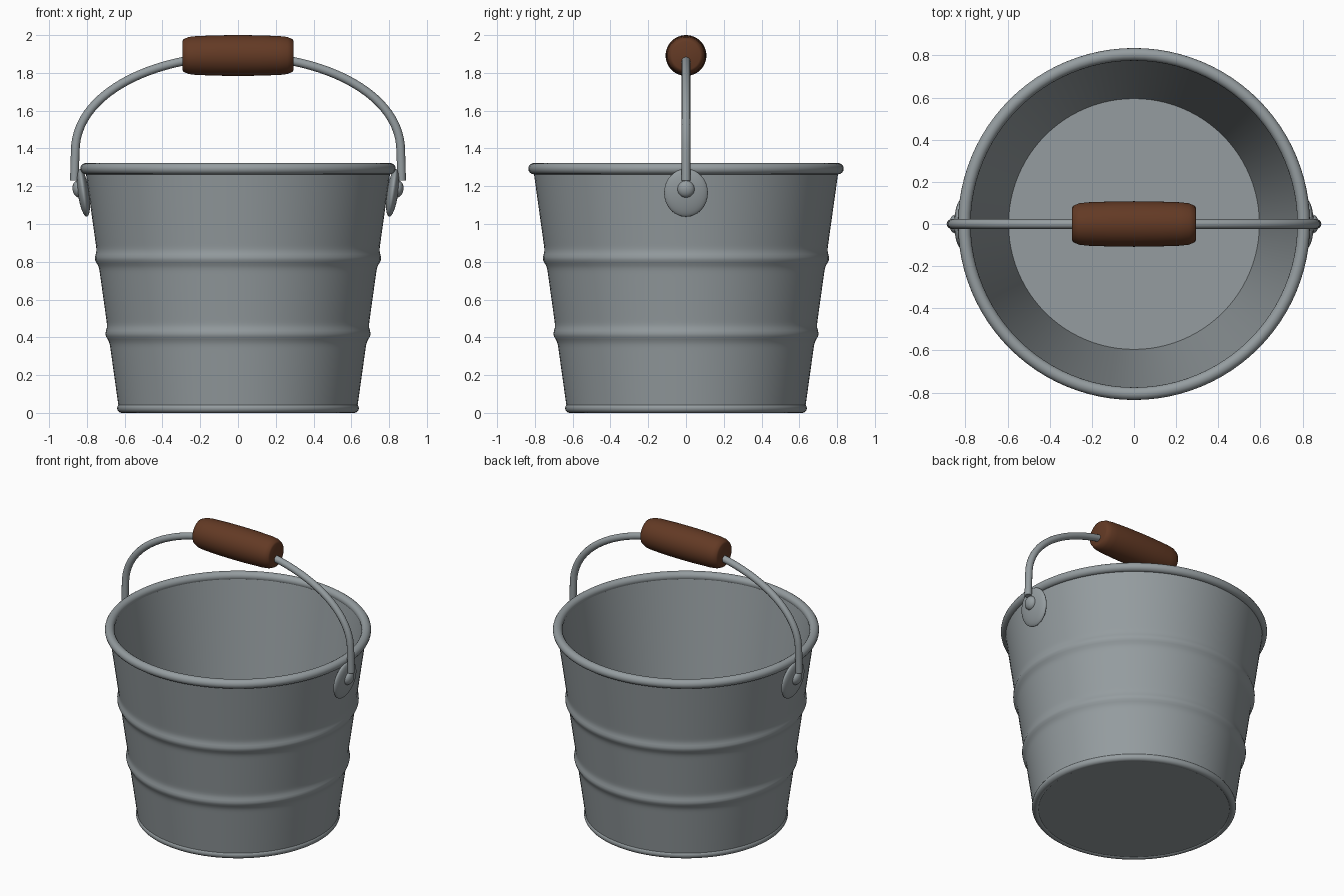
import bpy, math

if "Cube" in bpy.data.objects:
    bpy.data.objects.remove(bpy.data.objects["Cube"])


def material(name, rgb):
    m = bpy.data.materials.new(name)
    m.diffuse_color = (*rgb, 1)
    m.use_nodes = True
    m.node_tree.nodes["Principled BSDF"].inputs["Base Color"].default_value = m.diffuse_color
    return m


METAL = material("galvanised grey", (0.30, 0.335, 0.35))
WOOD = material("dark brown wood", (0.125, 0.042, 0.018))


def finish(ob, name, mat, angle=40):
    ob.name = name
    ob.data.materials.clear()
    ob.data.materials.append(mat)
    bpy.ops.object.select_all(action='DESELECT')
    ob.select_set(True)
    bpy.context.view_layer.objects.active = ob
    bpy.ops.object.shade_smooth_by_angle(angle=math.radians(angle))
    return ob


def lathe(name, profile, mat, n=96, angle=40):
    """Spin an (r, z) profile about z; points with r = 0 become poles."""
    verts, rings, faces = [], [], []
    for r, z in profile:
        start = len(verts)
        k = 1 if r == 0 else n
        for i in range(k):
            a = 2 * math.pi * i / n
            verts.append((r * math.cos(a), r * math.sin(a), z))
        rings.append([start + i % k for i in range(n)])
    for a, b in zip(rings, rings[1:]):
        for i in range(n):
            j = (i + 1) % n
            f = list(dict.fromkeys((a[i], a[j], b[j], b[i])))
            faces.append(f)
    me = bpy.data.meshes.new(name)
    me.from_pydata(verts, [], faces)
    ob = bpy.data.objects.new(name, me)
    bpy.context.collection.objects.link(ob)
    return finish(ob, name, mat, angle)


# Pail: tapered wall with two swelled ridges, then thin inner wall and floor
def wall(z):
    r = 0.632 + (z - 0.03) * 0.14
    for ridge in (0.415, 0.815):
        r += 0.016 * math.exp(-((z - ridge) / 0.03) ** 2)
    return r


outer = [(wall(z), z) for z in [0.03 + 1.26 * i / 84 for i in range(85)]]
lathe("pail", [(0, 0.006), (0.605, 0.006)] + outer +
      [(0.78, 1.29), (0.595, 0.045), (0, 0.045)], METAL)

# Rolled rim and foot bead
for name, big, small, z in (("rim", 0.805, 0.03, 1.293), ("foot_bead", 0.615, 0.025, 0.025)):
    bpy.ops.mesh.primitive_torus_add(major_radius=big, minor_radius=small, major_segments=96,
                                     minor_segments=16, location=(0, 0, z))
    finish(bpy.context.object, name, METAL, 60)

# Ears and rivets on both sides
for side, s in (("left", -1), ("right", 1)):
    for part, x, z, scale in (("ear", 0.818, 1.165, (0.03, 0.116, 0.128)),
                              ("rivet", 0.846, 1.185, (0.03, 0.045, 0.045))):
        bpy.ops.mesh.primitive_uv_sphere_add(segments=32, ring_count=16, location=(s * x, 0, z))
        ob = bpy.context.object
        ob.scale = scale
        ob.rotation_euler = (0, s * math.radians(8), 0)
        finish(ob, f"{part}_{side}", METAL, 60)

# Bail wire: short legs joined by a half ellipse
path = [(0.866, 1.23)]
path += [(0.862 * math.cos(a), 1.38 + 0.51 * math.sin(a) ** 0.95)
         for a in [math.pi * i / 48 for i in range(1, 48)]]
path = [path[0], (0.864, 1.32)] + path[1:] + [(-0.864, 1.32), (-0.866, 1.23)]
cu = bpy.data.curves.new("bail", 'CURVE')
cu.dimensions = '3D'
cu.bevel_depth = 0.023
cu.bevel_resolution = 4
cu.use_fill_caps = True
sp = cu.splines.new('POLY')
sp.points.add(len(path) - 1)
for p, (x, z) in zip(sp.points, path):
    p.co = (x, 0, z, 1)
bail = bpy.data.objects.new("bail", cu)
bpy.context.collection.objects.link(bail)
bpy.ops.object.select_all(action='DESELECT')
bail.select_set(True)
bpy.context.view_layer.objects.active = bail
bpy.ops.object.convert(target='MESH')
finish(bpy.context.object, "bail", METAL)

# Wooden grip, barrel shaped with rounded ends
half = [(0, 0.294), (0.075, 0.294), (0.086, 0.289), (0.098, 0.262), (0.103, 0.22), (0.107, 0.1)]
grip = lathe("grip", [(r, -z) for r, z in half] + [(0.108, 0)] + half[::-1], WOOD, 48, 50)
grip.rotation_euler = (0, math.pi / 2, 0)
grip.location = (0, 0, 1.892)
